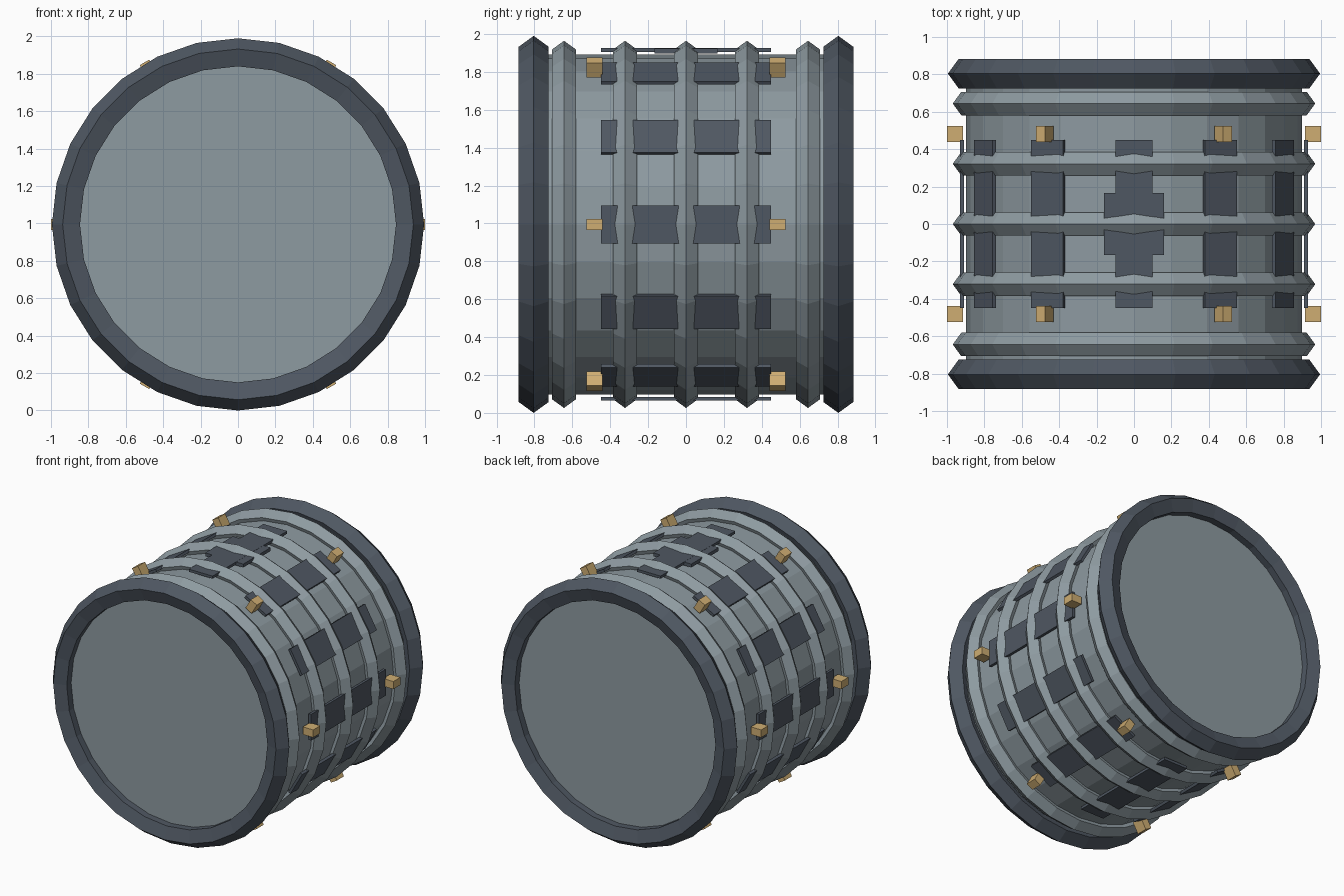
import bpy
import math
from mathutils import Matrix, Vector

if "Cube" in bpy.data.objects:
    bpy.data.objects.remove(bpy.data.objects["Cube"])

CZ = 0.995          # height of the drum axis
SIDES = 28


def material(name, rgb):
    m = bpy.data.materials.new(name)
    m.diffuse_color = (*rgb, 1.0)
    m.use_nodes = True
    m.node_tree.nodes["Principled BSDF"].inputs["Base Color"].default_value = m.diffuse_color
    return m


GREY = material("grey_metal", (0.27, 0.325, 0.355))
DARK = material("dark_steel", (0.078, 0.096, 0.122))
BRASS = material("brass", (0.62, 0.42, 0.17))


def finish(name, mat):
    o = bpy.context.object
    o.name = name
    o.data.materials.clear()
    o.data.materials.append(mat)
    return o


def ring(name, y, major, minor, mat):
    # five-sided hoop around the drum axis
    bpy.ops.mesh.primitive_torus_add(
        major_segments=SIDES, minor_segments=5, major_radius=major,
        minor_radius=minor, location=(0, y, CZ), rotation=(math.pi / 2, 0, 0))
    return finish(name, mat)


def block(name, angle, radius, y, size, mat):
    # box set around the axis; size = (radial, along axis, tangential)
    bpy.ops.mesh.primitive_cube_add(size=1)
    o = finish(name, mat)
    o.data.transform(Matrix.Diagonal((*size, 1.0)))
    o.rotation_euler = (0, -angle, 0)
    o.location = Vector((radius * math.cos(angle), y,
                         CZ + radius * math.sin(angle)))
    return o


# Drum body
bpy.ops.mesh.primitive_cylinder_add(vertices=SIDES, radius=0.897, depth=1.6,
                                    location=(0, 0, CZ),
                                    rotation=(math.pi / 2, 0, 0))
finish("drum_body", GREY)

# Heavy end rims
for side, y in (("front", -0.804), ("back", 0.804)):
    ring("end_rim_" + side, y, 0.912, 0.083, DARK)

# Five ribs
for i in range(5):
    ring(f"rib_{i + 1}", (i - 2) * 0.322, 0.903, 0.066, GREY)

# Twelve long plates passing under the ribs
for i in range(12):
    block(f"plate_{i + 1}", math.radians(30 * i), 0.92, 0,
          (0.02, 0.898, 0.2), DARK)

# Wider plate on top
block("top_plate", math.pi / 2, 0.916, 0, (0.026, 0.33, 0.32), DARK)

# Two rows of six brass studs
for side, y in (("front", -0.482), ("back", 0.482)):
    for i in range(6):
        block(f"stud_{side}_{i + 1}", math.radians(60 * i), 0.9565, y,
              (0.087, 0.085, 0.058), BRASS)
